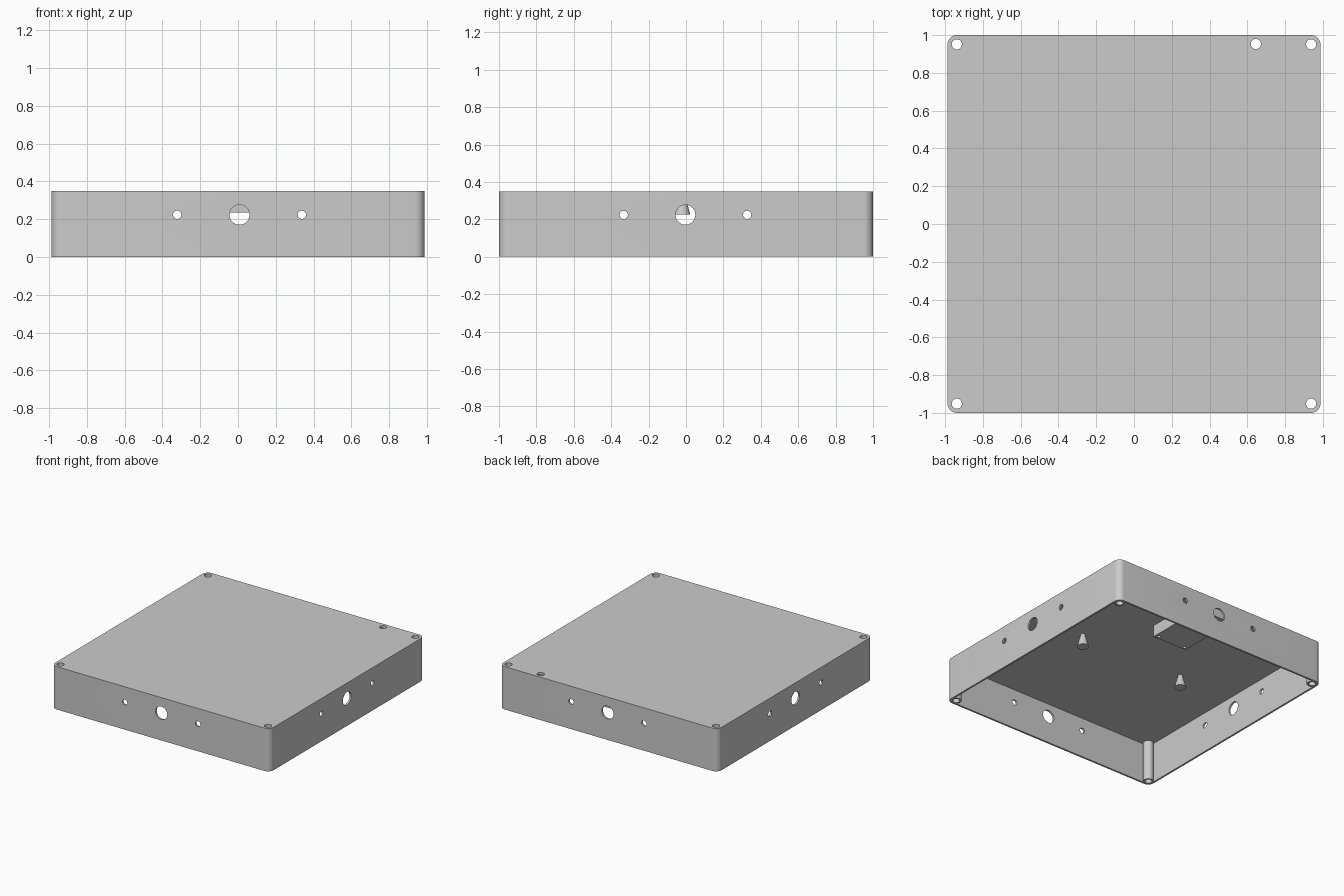
import bpy, bmesh, math
from mathutils import Matrix

if "Cube" in bpy.data.objects:
    bpy.data.objects.remove(bpy.data.objects["Cube"])

HX, HY, H = 0.987, 1.0, 0.35   # half width, half depth, height
WALL, ROOF = 0.015, 0.02

grey = bpy.data.materials.new("light grey")
grey.use_nodes = True
colour = (0.6, 0.6, 0.6, 1)
grey.diffuse_color = colour
grey.node_tree.nodes["Principled BSDF"].inputs["Base Color"].default_value = colour


def finish(name, bm):
    bmesh.ops.recalc_face_normals(bm, faces=bm.faces)
    mesh = bpy.data.meshes.new(name)
    bm.to_mesh(mesh)
    bm.free()
    mesh.materials.append(grey)
    ob = bpy.data.objects.new(name, mesh)
    bpy.context.collection.objects.link(ob)
    return ob


def rounded_block(name, hx, hy, r, z0, z1):
    bm = bmesh.new()
    ring = []
    for k, (sx, sy) in enumerate([(1, 1), (-1, 1), (-1, -1), (1, -1)]):
        for i in range(9):
            a = math.pi / 2 * (k + i / 8)
            ring.append(bm.verts.new((sx * (hx - r) + r * math.cos(a),
                                      sy * (hy - r) + r * math.sin(a), z0)))
    face = bm.faces.new(ring)
    ext = bmesh.ops.extrude_face_region(bm, geom=[face])["geom"]
    verts = [v for v in ext if isinstance(v, bmesh.types.BMVert)]
    bmesh.ops.translate(bm, verts=verts, vec=(0, 0, z1 - z0))
    return finish(name, bm)


def add_rod(bm, x, y, z, r, length, axis="Z", r_top=None):
    turn = {"X": Matrix.Rotation(math.pi / 2, 4, "Y"),
            "Y": Matrix.Rotation(math.pi / 2, 4, "X"), "Z": Matrix()}[axis]
    bmesh.ops.create_cone(bm, cap_ends=True, segments=32, radius1=r,
                          radius2=r if r_top is None else r_top, depth=length,
                          matrix=Matrix.Translation((x, y, z)) @ turn)


def combine(target, tool, operation):
    tool.hide_render = True
    mod = target.modifiers.new("cut", "BOOLEAN")
    mod.operation, mod.object, mod.solver = operation, tool, "EXACT"
    bpy.context.view_layer.objects.active = target
    bpy.ops.object.modifier_apply(modifier=mod.name)
    bpy.data.objects.remove(tool)


def smooth(ob):
    bpy.ops.object.select_all(action="DESELECT")
    ob.select_set(True)
    bpy.context.view_layer.objects.active = ob
    bpy.ops.object.shade_smooth_by_angle(angle=math.radians(30))


# Cover: thin shell open at the bottom
cover = rounded_block("cover", HX, HY, 0.05, 0, H)
cavity = rounded_block("cavity", HX - WALL, HY - WALL, 0.035, -0.1, H - ROOF)
combine(cover, cavity, "DIFFERENCE")

# Corner screw pillars
corners = [(sx * 0.938, sy * 0.951) for sx in (-1, 1) for sy in (-1, 1)]
bm = bmesh.new()
for x, y in corners:
    add_rod(bm, x, y, 0.17, 0.04, 0.34)
combine(cover, finish("pillars", bm), "UNION")

# Vertical screw holes
bm = bmesh.new()
for x, y in corners + [(0.645, 0.953)]:
    add_rod(bm, x, y, 0.2, 0.027, 1)
combine(cover, finish("screw_holes", bm), "DIFFERENCE")

# One large and two small holes in each wall
bm = bmesh.new()
for s in (-1, 1):
    for offset, r in [(-0.33, 0.022), (0, 0.053), (0.33, 0.022)]:
        add_rod(bm, s * HX, offset - 0.003, 0.224, r, 0.1, "X")
        add_rod(bm, offset + 0.008, s * HY, 0.224, r, 0.1, "Y")
combine(cover, finish("wall_holes", bm), "DIFFERENCE")
smooth(cover)

# Flared pegs under the roof
for side, x in (("left", 0.48), ("right", -0.47)):
    bm = bmesh.new()
    add_rod(bm, x, -0.022, 0.28, 0.045, 0.11, r_top=0.015)
    smooth(finish(side + "_peg", bm))

# Mounting block under the roof near the back, with two blind holes
bm = bmesh.new()
bmesh.ops.create_cube(bm, size=1, matrix=Matrix.Translation((0.006, 0.685, 0.285))
                      @ Matrix.Diagonal((0.31, 0.53, 0.1, 1)))
block = finish("mounting_block", bm)
bm = bmesh.new()
for x in (-0.12, 0.132):
    add_rod(bm, x, 0.445, 0.235, 0.013, 0.06)
combine(block, finish("block_holes", bm), "DIFFERENCE")
smooth(block)
